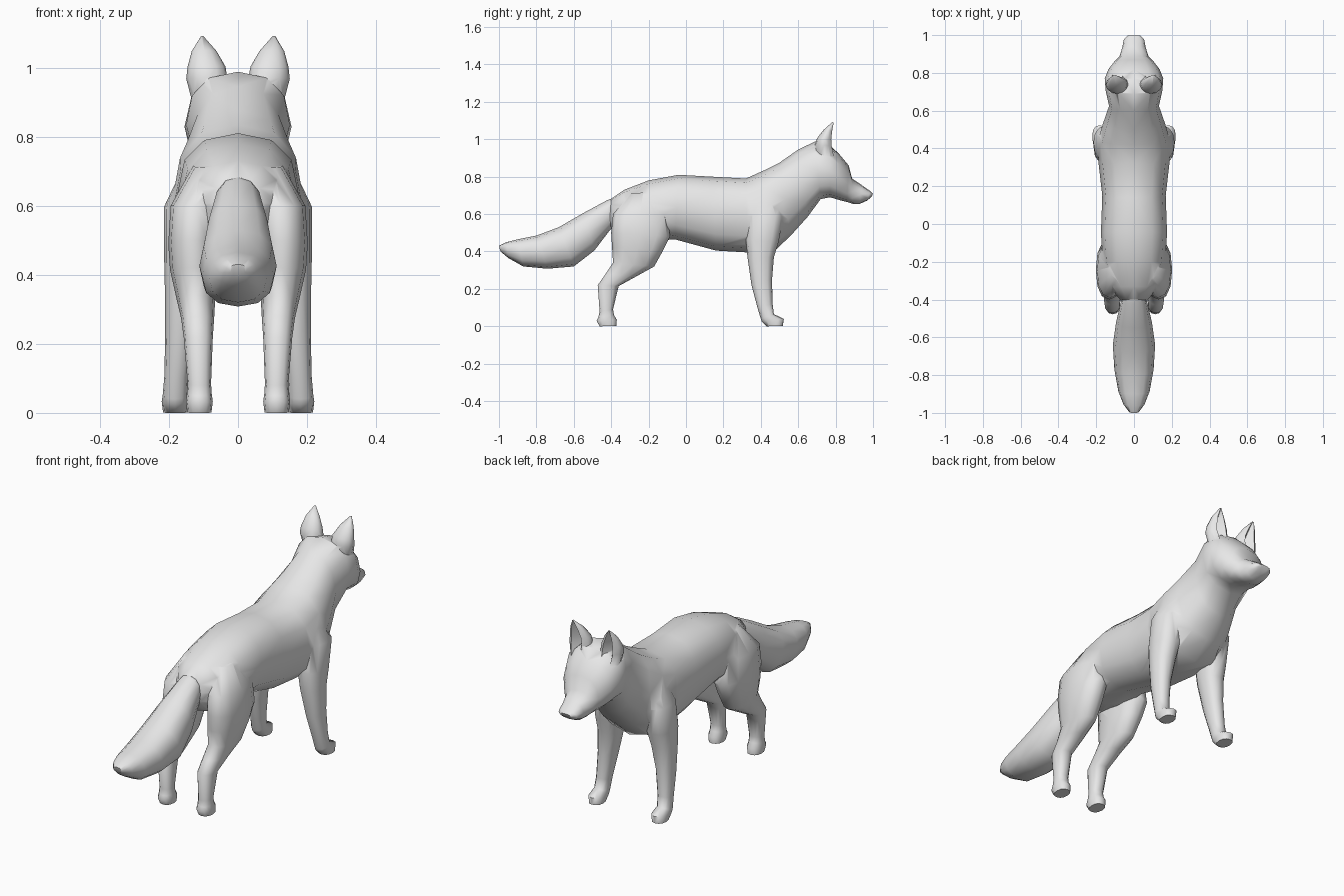
import bpy, bmesh, math
from mathutils import Vector

fur = bpy.data.materials.new("grey_fur")
fur.diffuse_color = (0.8, 0.8, 0.8, 1)


def power(v, e):
    return math.copysign(abs(v) ** e, v)


def loft(name, rings, side=1, sides=12, e=0.85, cup=False):
    """Skin rings given as (y, z of one edge, y, z of the opposite edge, x centre, half width)."""
    bm = bmesh.new()
    loops = []
    for ya, za, yb, zb, xc, hw in rings:
        a, b = Vector((0, ya, za)), Vector((0, yb, zb))
        loop = []
        for i in range(sides):
            t = 2 * math.pi * i / sides
            s = power(math.sin(t), e)
            if cup and s > 0.95:          # hollow front of the ear
                s = -0.1
            p = (a + b) / 2 + (a - b) / 2 * s
            p.x = side * (xc + hw * power(math.cos(t), e))
            loop.append(bm.verts.new(p))
        loops.append(loop)
    for l0, l1 in zip(loops, loops[1:]):
        for i in range(sides):
            j = (i + 1) % sides
            bm.faces.new((l0[i], l0[j], l1[j], l1[i]))
    bm.faces.new(loops[0])
    bm.faces.new(loops[-1])
    bmesh.ops.triangulate(bm, faces=bm.faces[:])
    bmesh.ops.recalc_face_normals(bm, faces=bm.faces[:])
    me = bpy.data.meshes.new(name)
    bm.to_mesh(me)
    bm.free()
    me.materials.append(fur)
    ob = bpy.data.objects.new(name, me)
    bpy.context.collection.objects.link(ob)
    return ob


# Torso, neck, head and snout in one run: top edge, bottom edge, half width
body = loft("fox_body", [
    (-.40, .685, -.41, .53, 0, .07),
    (-.33, .73, -.35, .48, 0, .125),
    (-.20, .78, -.20, .455, 0, .165),
    (-.04, .81, -.06, .465, 0, .175),
    (.14, .80, .16, .405, 0, .168),
    (.32, .79, .33, .395, 0, .188),
    (.42, .835, .47, .40, 0, .19),
    (.50, .875, .56, .485, 0, .165),
    (.60, .945, .65, .585, 0, .132),
    (.69, .988, .72, .68, 0, .15),
    (.77, .968, .77, .69, 0, .155),
    (.82, .92, .82, .675, 0, .135),
    (.87, .86, .86, .665, 0, .10),
    (.888, .79, .89, .655, 0, .076),
    (.94, .755, .93, .655, 0, .062),
    (.985, .723, .968, .672, 0, .054),
    (1.0, .71, .992, .692, 0, .035)])

# Bushy tail
tail = loft("tail", [
    (-.35, .70, -.36, .56, 0, .05),
    (-.42, .675, -.41, .51, 0, .07),
    (-.55, .605, -.49, .405, 0, .095),
    (-.68, .53, -.60, .32, 0, .112),
    (-.80, .485, -.74, .308, 0, .104),
    (-.90, .465, -.87, .32, 0, .083),
    (-.96, .45, -.95, .365, 0, .056),
    (-1.0, .43, -.992, .40, 0, .025)])

# Limbs and ears: front edge, back edge, x centre, half width
FRONT_LEG = [
    (.46, .70, .38, .70, .11, .055),
    (.52, .59, .34, .60, .145, .07),
    (.495, .45, .32, .46, .15, .064),
    (.47, .37, .33, .36, .155, .057),
    (.46, .25, .35, .22, .168, .043),
    (.463, .12, .382, .10, .178, .035),
    (.47, .065, .40, .04, .182, .036),
    (.523, .04, .405, .025, .182, .039),
    (.518, .002, .43, 0, .182, .035)]
HIND_LEG = [
    (-.16, .72, -.30, .71, .075, .055),
    (-.10, .60, -.39, .60, .125, .07),
    (-.085, .48, -.40, .50, .13, .072),
    (-.12, .41, -.395, .42, .127, .07),
    (-.17, .32, -.39, .34, .122, .056),
    (-.26, .27, -.43, .28, .117, .048),
    (-.36, .215, -.472, .22, .115, .042),
    (-.39, .09, -.462, .08, .112, .034),
    (-.385, .06, -.468, .05, .112, .036),
    (-.37, .035, -.478, .03, .112, .039),
    (-.372, .002, -.462, 0, .112, .035)]
EAR = [
    (.80, .90, .69, .92, .085, .05),
    (.785, .965, .69, .97, .09, .06),
    (.782, 1.0, .70, 1.005, .091, .055),
    (.785, 1.045, .735, 1.05, .098, .036),
    (.790, 1.09, .782, 1.092, .104, .004)]

parts = [tail]
for side, label in ((1, "right"), (-1, "left")):
    parts.append(loft(label + "_front_leg", FRONT_LEG, side))
    parts.append(loft(label + "_hind_leg", HIND_LEG, side))
    parts.append(loft(label + "_ear", EAR, side, e=1, cup=True))

# Fuse every part into one continuous skin
bpy.context.view_layer.objects.active = body
for part in parts:
    mod = body.modifiers.new("fuse", "BOOLEAN")
    mod.operation = "UNION"
    mod.solver = "EXACT"
    mod.object = part
    bpy.ops.object.modifier_apply(modifier=mod.name)
    bpy.data.objects.remove(part)

# Weld slivers left along the seams and shade smooth
bm = bmesh.new()
bm.from_mesh(body.data)
bmesh.ops.remove_doubles(bm, verts=bm.verts[:], dist=0.004)
bm.to_mesh(body.data)
bm.free()
body.select_set(True)
bpy.ops.object.shade_smooth_by_angle(angle=math.radians(60))
